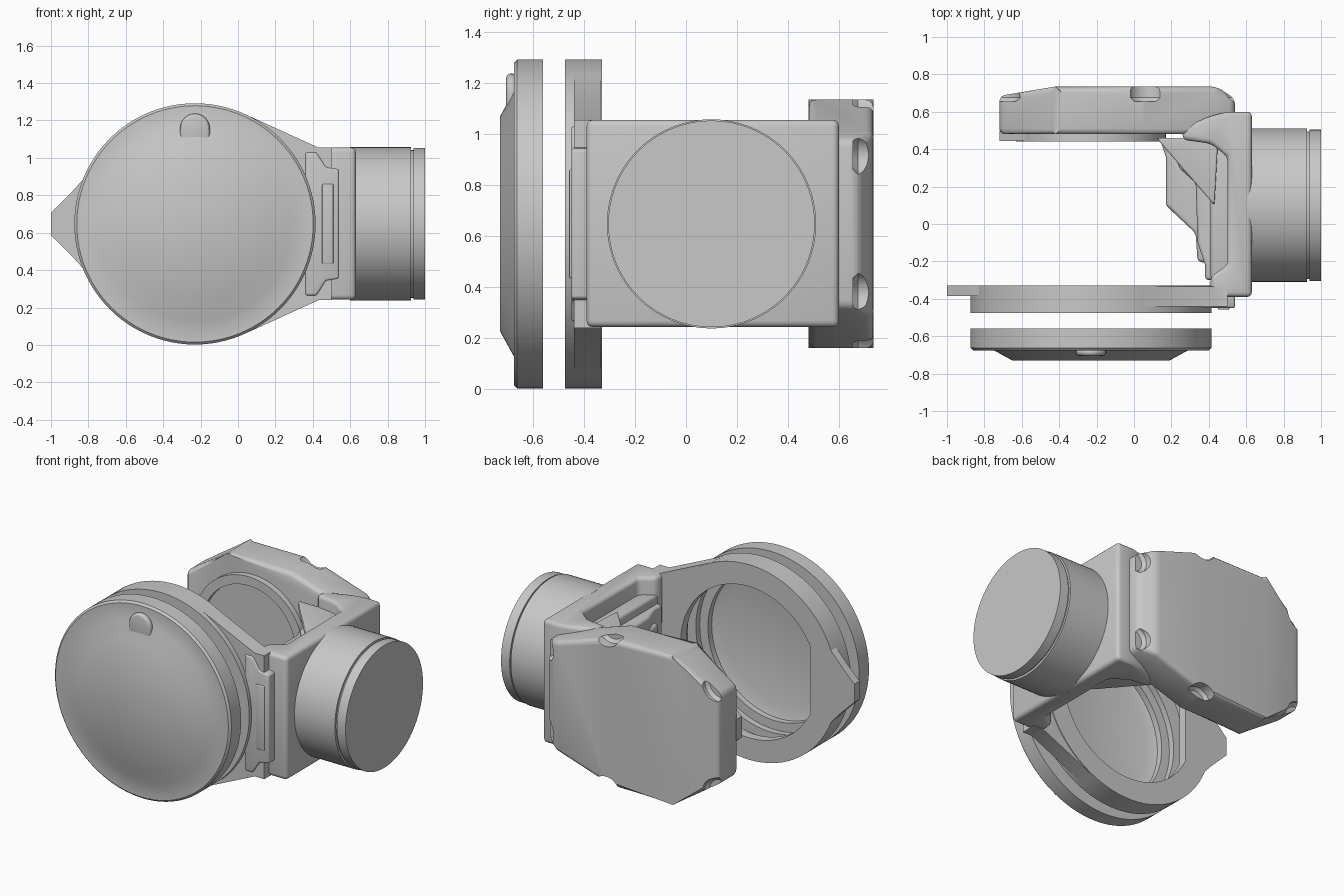
import bpy, bmesh, math
from math import sin, cos, radians, tau
from mathutils import Vector

if "Cube" in bpy.data.objects:
    bpy.data.objects.remove(bpy.data.objects["Cube"], do_unlink=True)

grey = bpy.data.materials.new("neutral grey")
grey.use_nodes = True
grey.diffuse_color = (0.58, 0.58, 0.58, 1)
grey.node_tree.nodes["Principled BSDF"].inputs["Base Color"].default_value = (0.58, 0.58, 0.58, 1)

CX, CZ, R = -0.23, 0.647, 0.645      # optical axis and disc radius
parts = []


def place(axis, u, v, w):
    """Point (u, v) in a cross-section at w along the axis."""
    return {"x": (w, u, v), "y": (u, w, v), "z": (u, v, w)}[axis]


def finish(name, bm, bevel=0):
    bmesh.ops.recalc_face_normals(bm, faces=bm.faces)
    if bevel:
        edges = [e for e in bm.edges if e.calc_face_angle(0) > radians(25)]
        bmesh.ops.bevel(bm, geom=edges, offset=bevel, segments=3, profile=0.5,
                        affect="EDGES", clamp_overlap=True)
    mesh = bpy.data.meshes.new(name)
    bm.to_mesh(mesh)
    bm.free()
    mesh.materials.append(grey)
    ob = bpy.data.objects.new(name, mesh)
    bpy.context.collection.objects.link(ob)
    parts.append(ob)
    return ob


def prism_mesh(pts, axis, a, b):
    bm = bmesh.new()
    lo = [bm.verts.new(place(axis, u, v, a)) for u, v in pts]
    hi = [bm.verts.new(place(axis, u, v, b)) for u, v in pts]
    bm.faces.new(lo)
    bm.faces.new(hi[::-1])
    for i in range(len(pts)):
        j = (i + 1) % len(pts)
        bm.faces.new((lo[i], lo[j], hi[j], hi[i]))
    return bm


def prism(name, pts, axis, a, b, bevel=0):
    return finish(name, prism_mesh(pts, axis, a, b), bevel)


def lathe(name, profile, axis, cu, cv, n=96):
    """Spin a closed (radius, along) profile around an axis."""
    bm = bmesh.new()
    rings = []
    for r, w in profile:
        count = n if r > 0 else 1
        rings.append([bm.verts.new(place(axis, cu + r * cos(tau * k / n), cv + r * sin(tau * k / n), w))
                      for k in range(count)])
    for p, q in zip(rings, rings[1:] + rings[:1]):
        if len(p) == len(q) == 1:
            continue
        for k in range(n):
            m = (k + 1) % n
            quad = [p[k % len(p)], p[m % len(p)], q[m % len(q)], q[k % len(q)]]
            bm.faces.new(list(dict.fromkeys(quad)))
    return finish(name, bm)


def arc(r, a, b, n=24):
    return [(CX + r * cos(radians(a + (b - a) * k / n)), CZ + r * sin(radians(a + (b - a) * k / n)))
            for k in range(n + 1)]


def mirror_z(pts):
    """Complete an upper half outline with its reflection below the axis."""
    return pts + [(u, 2 * CZ - v) for u, v in reversed(pts)]


# Front cap: hollow dish with a raised centre
lathe("front_cap", [(0, -0.73), (0.42, -0.73), (0.52, -0.675), (0.632, -0.675), (R, -0.662), (R, -0.56),
                    (0.55, -0.56), (0.55, -0.60), (0.49, -0.60), (0.49, -0.64), (0.42, -0.66), (0, -0.66)],
      "y", CX, CZ)
# Rounded latch on the cap's upper edge
latch = [(CX + 0.08 * cos(tau * k / 24), CZ + 0.51 + 0.08 * sin(tau * k / 24)) for k in range(13)]
prism("cap_latch", latch + [(CX - 0.08, CZ + 0.42), (CX + 0.08, CZ + 0.42)], "y", -0.705, -0.665, 0.018)

# Ring behind the cap, stepped inside
lathe("mount_ring", [(R, -0.475), (R, -0.33), (0.50, -0.33), (0.50, -0.39), (0.55, -0.39), (0.55, -0.475)],
      "y", CX, CZ)
prism("ring_pointer", mirror_z([(-0.68, CZ + 0.33), (-0.79, CZ + 0.28), (-0.89, CZ + 0.17), (-1.0, CZ + 0.06)]),
      "y", -0.385, -0.33)

# Arm running tangentially from the ring to the body
outer = arc(R, 65, 65, 1)[:1] + [(0.43, 1.055), (0.5, 1.055)]
prism("ring_arm", mirror_z(outer) + arc(0.56, -65, 65), "y", -0.44, -0.335)
prism("arm_front_plate", mirror_z([(0.36, 1.03), (0.42, 1.03), (0.47, 0.95), (0.54, 0.94)]),
      "y", -0.45, -0.37, 0.012)
prism("plate_rib", mirror_z([(0.45, 0.86), (0.51, 0.86)]), "y", -0.458, -0.44, 0.006)

# C-shaped body joining both arms
prism("body_frame", [(0.63, -0.39), (0.63, 0.6), (0.5, 0.6), (0.42, 0.58), (0.26, 0.52), (0.26, 0.45),
                     (0.41, 0.43), (0.5, 0.36), (0.5, -0.22), (0.41, -0.28), (0.41, -0.39)],
      "z", 0.242, 1.055, 0.025)
prism("body_core", [(0.41, 0.45), (0.55, 0.45), (0.55, -0.3), (0.41, -0.3)], "z", 0.36, 0.94, 0.02)

# Inner mechanism stepping towards the optical axis
prism("inner_wedge", [(0.14, 0.45), (0.17, 0.36), (0.17, 0.1), (0.33, -0.05), (0.34, -0.2), (0.45, -0.22),
                      (0.45, 0.45)], "z", 0.5, 0.8, 0.02)
prism("inner_step", [(0.2, 0.45), (0.24, 0.3), (0.33, 0.22), (0.34, -0.1), (0.38, -0.22), (0.38, -0.3),
                     (0.45, -0.3), (0.45, 0.45)], "z", 0.42, 0.88, 0.02)
for side, name in ((1, "upper_rib"), (-1, "lower_rib")):
    z = CZ + side * 0.3
    prism(name, [(0.12, 0.46), (0.17, 0.40), (0.43, 0.1), (0.45, 0.46)], "z", z - 0.03, z + 0.03, 0.01)

# Side drum with a groove near its end
lathe("side_drum", [(0, 0.6), (0.41, 0.6), (0.41, 0.925), (0.395, 0.925), (0.395, 0.937),
                    (0.405, 0.937), (0.405, 1.0), (0, 1.0)], "x", 0.1, CZ)

# Rear housing: eight-sided block whose back slopes off at both ends
half = [(-0.72, CZ + 0.29), (-0.42, CZ + 0.487), (0.05, CZ + 0.487), (0.54, CZ + 0.33)]
bm = prism_mesh(mirror_z(half), "y", 0.48, 0.735)
for x in (-0.42, 0.44):
    bmesh.ops.bisect_plane(bm, geom=bm.verts[:] + bm.edges[:] + bm.faces[:],
                           plane_co=Vector((x, 0, 0)), plane_no=Vector((1, 0, 0)))
for v in bm.verts:
    if v.co.y > 0.7 and v.co.x < -0.6:
        v.co.y = 0.685
    if v.co.y > 0.7 and v.co.x > 0.5:
        v.co.y = 0.67
housing = finish("rear_housing", bm, 0.03)

# Finger notches cut into the housing's back rim
for x, dz, r in ((0.07, 0.53, 0.1), (-0.72, 0.36, 0.11), (0.55, 0.27, 0.08)):
    for side in (1, -1):
        cutter = lathe("notch_cutter", [(0, 0.655), (r - 0.02, 0.655), (r, 0.675), (r, 0.8), (0, 0.8)],
                       "y", x, CZ + side * dz, 32)
        cutter.hide_render = True
        mod = housing.modifiers.new("notch", "BOOLEAN")
        mod.object, mod.solver = cutter, "EXACT"
        bpy.context.view_layer.objects.active = housing
        bpy.ops.object.modifier_apply(modifier=mod.name)
        parts.remove(cutter)
        bpy.data.objects.remove(cutter, do_unlink=True)

# Round seat and pointer on the housing's inner face
lathe("rear_seat", [(0, 0.47), (0.34, 0.47), (0.34, 0.44), (0.40, 0.44), (0.40, 0.5), (0, 0.5)], "y", CX, CZ)
prism("seat_pointer", mirror_z([(-0.55, CZ + 0.22), (-0.72, CZ + 0.07)]), "y", 0.445, 0.5)

# Smooth shading with sharp edges kept
bpy.ops.object.select_all(action="DESELECT")
for ob in parts:
    ob.select_set(True)
bpy.context.view_layer.objects.active = parts[0]
bpy.ops.object.shade_smooth_by_angle(angle=radians(30))
